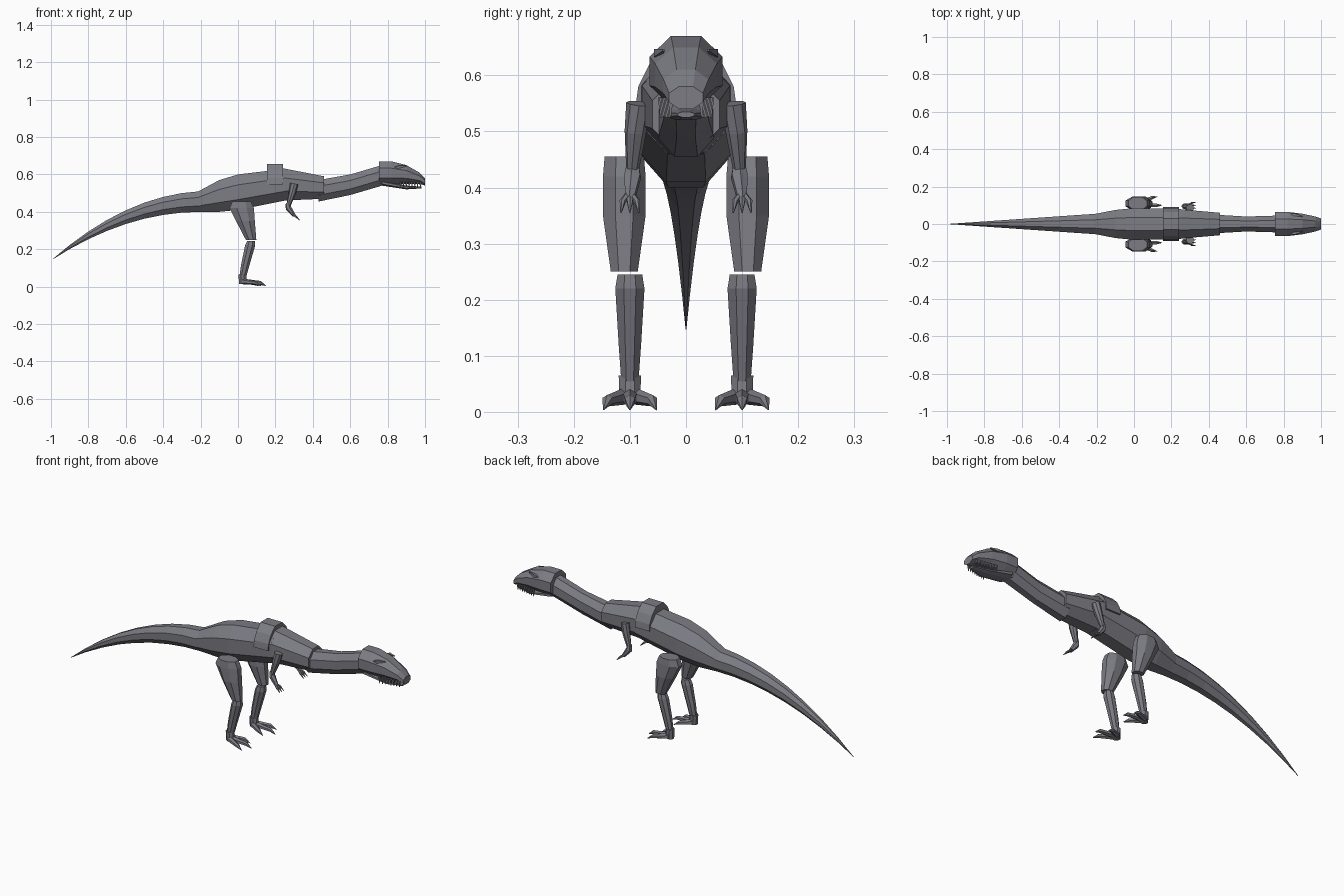
import bpy, bmesh, math
from mathutils import Vector

if "Cube" in bpy.data.objects:
    bpy.data.objects.remove(bpy.data.objects["Cube"])

skin = bpy.data.materials.new("slate grey skin")
skin.use_nodes = True
slate = (.2, .2, .23, 1)
skin.diffuse_color = slate
skin.node_tree.nodes["Principled BSDF"].inputs["Base Color"].default_value = slate


def join_rings(name, rings, paired=False):
    """Join rings of points into a closed, flat-shaded solid."""
    bm = bmesh.new()
    loops = [[bm.verts.new(point) for point in ring] for ring in rings]
    for near, far in zip(loops, loops[1:]):
        for i in range(len(near)):
            bm.faces.new((near[i - 1], near[i], far[i], far[i - 1]))
    bm.faces.new(loops[0])
    bm.faces.new(loops[-1])
    bmesh.ops.recalc_face_normals(bm, faces=bm.faces)
    mesh = bpy.data.meshes.new(name)
    bm.to_mesh(mesh)
    bm.free()
    mesh.materials.append(skin)
    part = bpy.data.objects.new(name, mesh)
    bpy.context.collection.objects.link(part)
    if paired:
        mirror = part.modifiers.new("Mirror", 'MIRROR')
        mirror.use_axis = (False, True, False)
        mirror.use_mirror_merge = False


def polygon(sides):
    """Regular polygon with a flat side on each axis."""
    step = math.tau / sides
    radius = 1 / math.cos(step / 2)
    return [(radius * math.cos((i + .5) * step), radius * math.sin((i + .5) * step))
            for i in range(sides)]


def trunk(name, sections):
    """Octagons along x, each given as x, top, bottom, half width."""
    join_rings(name, [[(x, width * u, (top + bottom + (top - bottom) * v) / 2)
                       for u, v in polygon(8)]
                      for x, top, bottom, width in sections])


def leg(name, y, sections):
    """Mirrored octagons down z, each given as z, x, half depth, half width."""
    join_rings(name, [[(x + depth * u, y + width * v, z) for u, v in polygon(8)]
                      for z, x, depth, width in sections], paired=True)


def tube(name, points, radii, sides=6):
    """Mirrored tapering tube through points."""
    path = [Vector(point) for point in points]
    rings = []
    for i, centre in enumerate(path):
        before = path[max(i - 1, 0)]
        after = path[min(i + 1, len(path) - 1)]
        turn = (after - before).to_track_quat('Z', 'Y')
        rings.append([centre + turn @ Vector((radii[i] * u, radii[i] * v, 0))
                      for u, v in polygon(sides)])
    join_rings(name, rings, paired=True)


def tail_section(t):
    """Drooping tail, thickening evenly from the tip to the hips."""
    top = .14 + .37 * t * (1.9 - .9 * t)
    bottom = .14 + .26 * t * (2 - t)
    return .8 * t - 1, top, bottom, .055 * t


# Trunk
trunk("tail", [tail_section(max(i, .1) / 8) for i in range(9)])
trunk("torso", [(-.23, .5, .4, .05), (-.1, .57, .4, .075),
                (0, .6, .41, .085), (.25, .63, .46, .08)])
trunk("chest", [(.23, .635, .46, .08), (.46, .59, .47, .06)])
trunk("neck", [(.43, .57, .455, .05), (.6, .6, .49, .04), (.77, .65, .54, .045)])

# Shoulder saddle, an arch over the back
half_arch = [(.09, .545), (.085, .58), (.065, .62), (.03, .655)]
arch = half_arch + [(-y, z) for y, z in reversed(half_arch)]
join_rings("shoulder_saddle", [[(x, y, z) for y, z in arch] for x in (.155, .24)])

# Head
trunk("skull", [(.755, .67, .545, .065), (.82, .67, .545, .065), (.9, .65, .55, .055),
                (.97, .61, .55, .04), (1, .58, .54, .03)])
trunk("lower_jaw", [(.77, .57, .54, .045), (.9, .54, .52, .035), (.98, .535, .525, .015)])
tube("brow_ridges", [(.82, .05, .63), (.86, .05, .64), (.9, .04, .645)],
     [.003, .007, .002], sides=4)
for i in range(8):
    x = .87 + .015 * i
    y = .045 - .0025 * i
    tube(f"teeth_{i + 1}", [(x, y, .56), (x, y, .525)], [.005, .001], sides=4)

# Hind legs
leg("thighs", .11, [(.455, .02, .05, .035), (.42, .02, .065, .038), (.35, .04, .05, .038),
                    (.25, .07, .028, .024)])
leg("shins", .1, [(.245, .07, .02, .022), (.22, .065, .027, .026),
                  (.12, .04, .023, .02), (.05, .025, .018, .015)])
leg("ankles", .1, [(.065, .023, .02, .02), (.015, .027, .022, .018)])

# Three splayed toes and fingers on each limb
for label, side, reach in (("inner", -1, .11), ("middle", 0, .15), ("outer", 1, .125)):
    tube(label + "_toes", [(.025, .1 + .01 * side, .028),
                           (reach - .03, .1 + .04 * side, .02),
                           (reach, .1 + .047 * side, .004)], [.013, .009, .001])
    tube(label + "_fingers", [(.29, .1, .39),
                              (.31, .1 + .013 * side, .375),
                              (.33, .1 + .016 * side, .355)], [.006, .005, .001])

# Arms
tube("upper_arms", [(.3, .085, .55), (.29, .09, .5), (.27, .095, .435)],
     [.02, .018, .011], sides=8)
tube("forearms", [(.265, .095, .445), (.27, .095, .42), (.3, .1, .38)], [.01, .014, .008])
